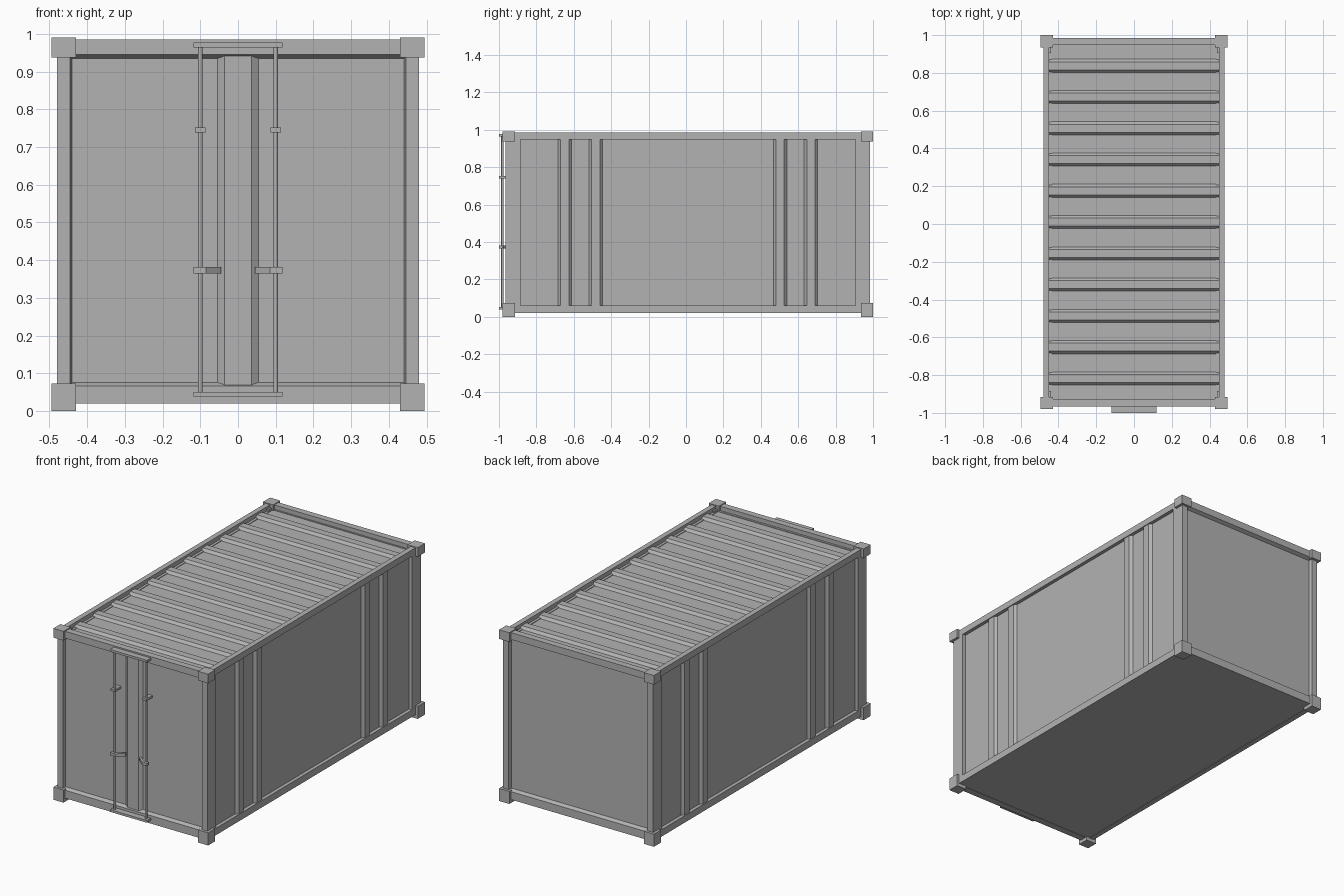
import bpy, math
from mathutils import Vector

cube = bpy.data.objects.get("Cube")
if cube:
    bpy.data.objects.remove(cube, do_unlink=True)

grey = bpy.data.materials.new("container_grey")
grey.use_nodes = True
tone = (0.45, 0.45, 0.45, 1)
grey.diffuse_color = tone
grey.node_tree.nodes["Principled BSDF"].inputs["Base Color"].default_value = tone

SHIFT = 0.01   # body sits slightly back, since the door gear sticks out in front


def prism(name, points, axis, lo, hi):
    """Extrude a closed outline along an axis; the outline uses the other two axes in order."""
    def place(p, t):
        v = list(p)
        v.insert("xyz".index(axis), t)
        return Vector((v[0], v[1] + SHIFT, v[2]))
    n = len(points)
    verts = [place(p, lo) for p in points] + [place(p, hi) for p in points]
    faces = [tuple(range(n)), tuple(range(n, 2 * n))]
    faces += [(i, (i + 1) % n, (i + 1) % n + n, i + n) for i in range(n)]
    mesh = bpy.data.meshes.new(name)
    mesh.from_pydata(verts, [], faces)
    mesh.materials.append(grey)
    obj = bpy.data.objects.new(name, mesh)
    bpy.context.collection.objects.link(obj)
    # consistent outward normals
    import bmesh
    bm = bmesh.new()
    bm.from_mesh(mesh)
    bmesh.ops.recalc_face_normals(bm, faces=bm.faces)
    bm.to_mesh(mesh)
    bm.free()
    return obj


def box(name, x, y, z):
    outline = [(x[0], y[0]), (x[1], y[0]), (x[1], y[1]), (x[0], y[1])]
    return prism(name, outline, "z", *z)


def ridged(half, centres, base, top, foot, crest):
    """Sheet profile as (along, out) points with a raised ridge at each centre."""
    pts = [(-half, base)]
    for c in centres:
        pts += [(c - foot, base), (c - crest, top), (c + crest, top), (c + foot, base)]
    return pts + [(half, base)]


# Corner castings
for sx in (-1, 1):
    for sy in (-1, 1):
        for z in ((0, 0.073), (0.937, 0.99)):
            box("corner_casting", sorted((sx * 0.43, sx * 0.495)),
                sorted((sy * 0.925, sy * 0.99)), z)

# Corner posts, with a sloped inner edge towards the end panel
for sx in (-1, 1):
    for sy in (-1, 1):
        outline = [(0.48, 0.975), (0.445, 0.975), (0.44, 0.955), (0.44, 0.895), (0.48, 0.895)]
        prism("corner_post", [(sx * x, sy * y) for x, y in outline], "z", 0.03, 0.97)

# Long side rails
for sx in (-1, 1):
    for name, z in (("bottom_side_rail", (0.02, 0.06)), ("top_side_rail", (0.948, 0.985))):
        box(name, sorted((sx * 0.45, sx * 0.48)), (-0.94, 0.94), z)

# End rails, sloped towards the end panel
for sy in (-1, 1):
    low = [(0.975, 0.02), (0.975, 0.066), (0.955, 0.076), (0.935, 0.076), (0.935, 0.02)]
    high = [(0.975, 0.985), (0.975, 0.945), (0.955, 0.935), (0.937, 0.935), (0.937, 0.985)]
    prism("bottom_end_rail", [(sy * y, z) for y, z in low], "x", -0.45, 0.45)
    prism("top_end_rail", [(sy * y, z) for y, z in high], "x", -0.45, 0.45)

# Floor and rear wall
box("floor", (-0.46, 0.46), (-0.95, 0.95), (0.022, 0.05))
box("rear_wall", (-0.445, 0.445), (0.93, 0.955), (0.04, 0.96))

# Side walls with two ridges near each end
ridges = (-0.658, -0.493, 0.493, 0.658)
for sx in (-1, 1):
    sheet = ridged(0.93, ridges, 0.46, 0.475, 0.036, 0.022)
    outline = [(sx * out, y) for y, out in sheet] + [(sx * 0.435, 0.93), (sx * 0.435, -0.93)]
    prism("side_wall", outline, "z", 0.04, 0.96)

# Corrugated roof
sheet = ridged(0.945, [i * 0.1655 for i in range(-5, 6)], 0.957, 0.972, 0.035, 0.021)
prism("roof", sheet + [(0.945, 0.93), (-0.945, 0.93)], "x", -0.452, 0.452)

# Doors: two leaves that meet on a raised centre strip
for sx in (-1, 1):
    leaf = [(0, 0.968), (0.036, 0.968), (0.054, 0.955), (0.445, 0.955), (0.445, 0.925), (0, 0.925)]
    prism("door_leaf", [(sx * x, -y) for x, y in leaf], "z", 0.04, 0.96)

# Locking gear
for z in (0.038, 0.964):
    box("lock_bar_keeper", (-0.118, 0.118), (-1.01, -0.97), (z, z + 0.013))
for sx in (-1, 1):
    rod = [(sx * 0.1 + 0.006 * math.cos(a), -0.992 + 0.006 * math.sin(a))
           for a in (math.tau * i / 12 for i in range(12))]
    obj = prism("lock_rod", rod, "z", 0.045, 0.97)
    bpy.ops.object.select_all(action="DESELECT")
    obj.select_set(True)
    bpy.context.view_layer.objects.active = obj
    bpy.ops.object.shade_smooth_by_angle(angle=math.radians(40))
    box("rod_guide", sorted((sx * 0.086, sx * 0.114)), (-1.01, -0.95), (0.739, 0.752))
    # handle bends back towards the door
    grip = [(0.118, -1.01), (0.085, -1.01), (0.045, -0.975), (0.045, -0.96),
            (0.085, -0.992), (0.118, -0.992)]
    prism("door_handle", [(sx * x, y) for x, y in grip], "z", 0.365, 0.382)
